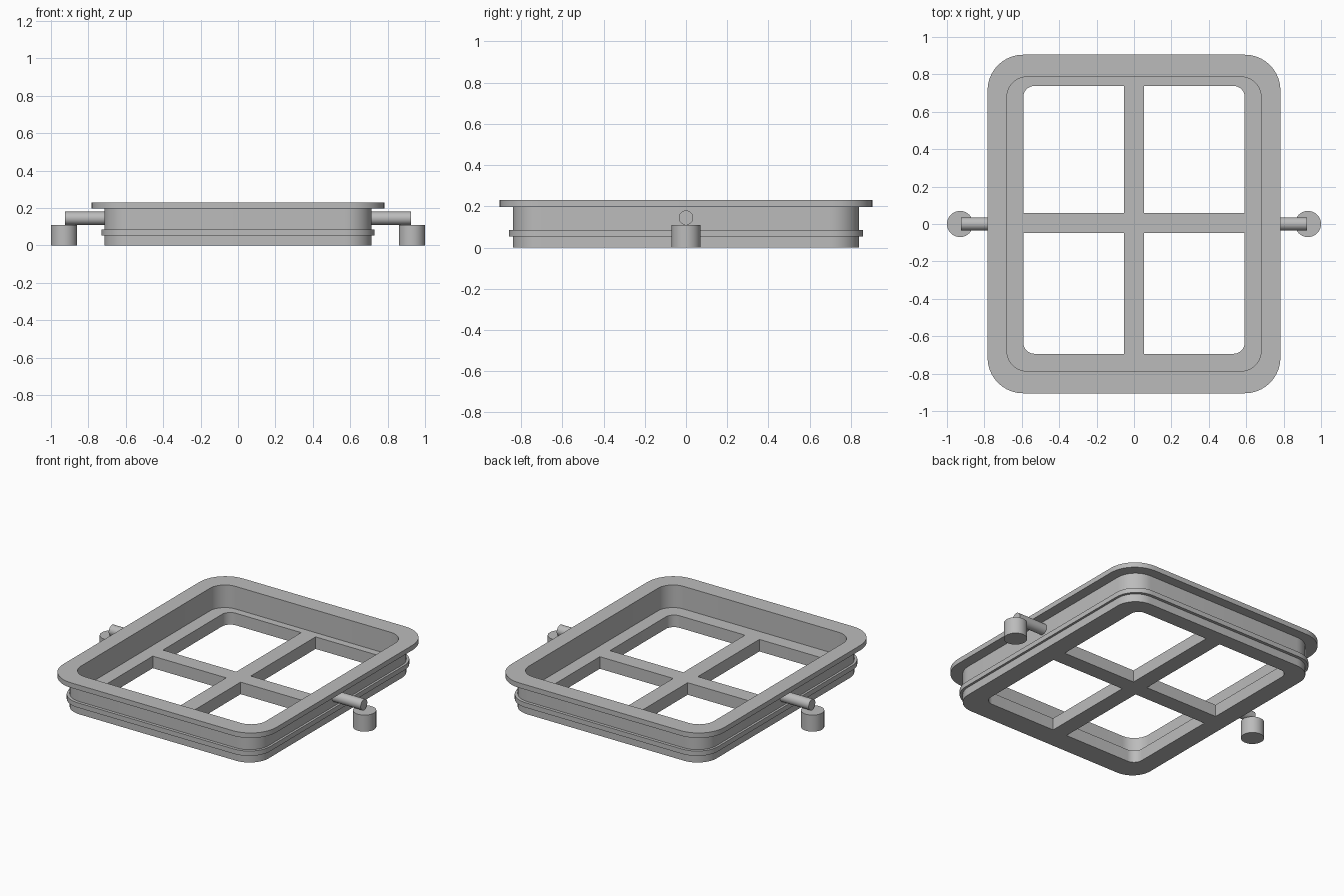
import bpy
import bmesh
import math

cube = bpy.data.objects.get("Cube")
if cube:
    bpy.data.objects.remove(cube, do_unlink=True)

grey = bpy.data.materials.new("plain grey")
grey.use_nodes = True
colour = (0.5, 0.5, 0.5, 1)
grey.diffuse_color = colour
grey.node_tree.nodes["Principled BSDF"].inputs["Base Color"].default_value = colour


def finish(obj, name):
    obj.name = name
    obj.data.materials.append(grey)
    bpy.ops.object.select_all(action="DESELECT")
    obj.select_set(True)
    bpy.context.view_layer.objects.active = obj
    bpy.ops.object.shade_smooth_by_angle(angle=math.radians(30))


def mesh_object(name, bm):
    bmesh.ops.recalc_face_normals(bm, faces=bm.faces[:])
    mesh = bpy.data.meshes.new(name)
    bm.to_mesh(mesh)
    bm.free()
    obj = bpy.data.objects.new(name, mesh)
    bpy.context.collection.objects.link(obj)
    finish(obj, name)


def rounded_rect(bm, half_x, half_y, radius, z, shift_y=0, steps=10):
    """Ring of vertices around a rounded rectangle."""
    ring = []
    for corner, (sx, sy) in enumerate([(1, 1), (-1, 1), (-1, -1), (1, -1)]):
        for i in range(steps + 1):
            a = math.pi / 2 * (corner + i / steps)
            ring.append(bm.verts.new((sx * (half_x - radius) + radius * math.cos(a),
                                      sy * (half_y - radius) + radius * math.sin(a) + shift_y, z)))
    return ring


def cylinder(name, radius, depth, location, turn=0):
    bpy.ops.mesh.primitive_cylinder_add(vertices=40, radius=radius, depth=depth,
                                        location=location, rotation=(0, turn, 0))
    finish(bpy.context.object, name)


# Frame: closed cross-section swept round, with outer band, top flange and inner ledge
floor_top = 0.08
body, band = (0.715, 0.84, 0.14), (0.73, 0.86, 0.155)
flange, inner = (0.783, 0.905, 0.19), (0.68, 0.787, 0.11)
opening = (0.592, 0.716, 0.06)
opening_shift = 0.022
section = [(body, 0), (body, 0.053), (band, 0.053), (band, 0.085), (body, 0.085),
           (body, 0.197), (flange, 0.197), (flange, 0.23), (inner, 0.23), (inner, floor_top),
           (opening, floor_top), (opening, 0)]
bm = bmesh.new()
rings = [rounded_rect(bm, *size, z, opening_shift if size is opening else 0)
         for size, z in section]
for k, lower in enumerate(rings):
    upper = rings[(k + 1) % len(rings)]
    for i in range(len(lower)):
        j = (i + 1) % len(lower)
        bm.faces.new((lower[i], lower[j], upper[j], upper[i]))
mesh_object("tray_frame", bm)

# Cross bars: one plus-shaped outline, raised to the ledge height
bar, mid_y = 0.053, 0.005
end_x = opening[0]
back, front = opening_shift + opening[1], opening_shift - opening[1]
right_half = [(bar, front), (bar, mid_y - bar), (end_x, mid_y - bar),
              (end_x, mid_y + bar), (bar, mid_y + bar), (bar, back)]
outline = right_half + [(-x, y) for x, y in reversed(right_half)]
bm = bmesh.new()
face = bm.faces.new([bm.verts.new((x, y, 0)) for x, y in outline])
raised = bmesh.ops.extrude_face_region(bm, geom=[face], use_keep_orig=True)
bmesh.ops.translate(bm, vec=(0, 0, floor_top),
                    verts=[v for v in raised["geom"] if isinstance(v, bmesh.types.BMVert)])
mesh_object("cross_bars", bm)

# Side pins resting on short round posts
for side, label in ((1, "left"), (-1, "right")):
    cylinder(label + "_pin", 0.035, 0.22, (side * 0.815, 0, 0.145), math.pi / 2)
    cylinder(label + "_post", 0.07, 0.11, (side * 0.93, 0, 0.055))
